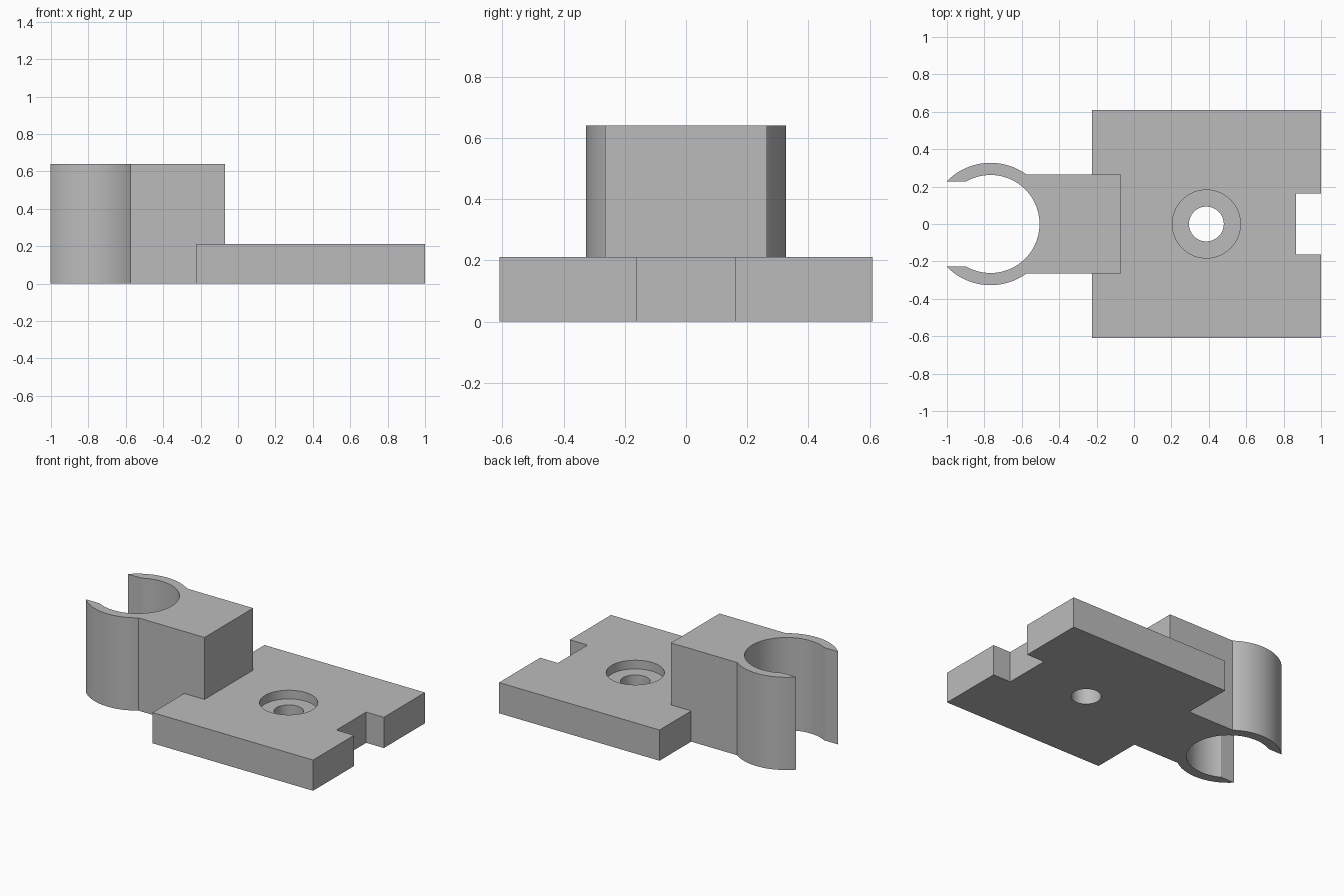
import bpy
import math

cube = bpy.data.objects.get("Cube")
if cube:
    bpy.data.objects.remove(cube, do_unlink=True)

grey = bpy.data.materials.new("light grey")
grey.use_nodes = True
colour = (0.5, 0.5, 0.5, 1)
grey.diffuse_color = colour
grey.node_tree.nodes["Principled BSDF"].inputs["Base Color"].default_value = colour


def box(name, x, y, z):
    """Box from (min, max) ranges."""
    spans = (x, y, z)
    bpy.ops.mesh.primitive_cube_add(size=1, location=[(a + b) / 2 for a, b in spans])
    ob = bpy.context.object
    ob.name = name
    ob.scale = [b - a for a, b in spans]
    bpy.ops.object.transform_apply(location=True, rotation=True, scale=True)
    ob.data.materials.append(grey)
    return ob


def cylinder(name, x, radius, z):
    """Upright cylinder on the centre line."""
    bpy.ops.mesh.primitive_cylinder_add(vertices=96, radius=radius, depth=z[1] - z[0],
                                        location=(x, 0, (z[0] + z[1]) / 2))
    ob = bpy.context.object
    ob.name = name
    bpy.ops.object.transform_apply(location=True, rotation=True, scale=True)
    ob.data.materials.append(grey)
    return ob


def combine(target, other, operation):
    """Apply a boolean and remove the second solid."""
    mod = target.modifiers.new(operation, 'BOOLEAN')
    mod.operation = operation
    mod.solver = 'EXACT'
    mod.object = other
    other.hide_render = True
    bpy.ops.object.select_all(action='DESELECT')
    target.select_set(True)
    bpy.context.view_layer.objects.active = target
    bpy.ops.object.modifier_apply(modifier=mod.name)
    bpy.data.objects.remove(other, do_unlink=True)


PLATE_TOP, CLIP_TOP = 0.212, 0.64
CLIP_X, HOLE_X = -0.767, 0.387
THROUGH = (-0.2, 1)

# Clip: round barrel joined to a square block
clip = cylinder("clip_bracket", CLIP_X, 0.327, (0, CLIP_TOP))
combine(clip, box("block", (CLIP_X, -0.07), (-0.265, 0.265), (0, CLIP_TOP)), 'UNION')

# Mounting plate
combine(clip, box("plate", (-0.225, 1), (-0.61, 0.61), (0, PLATE_TOP)), 'UNION')

# Clip bore and its side opening
combine(clip, cylinder("bore", CLIP_X, 0.262, THROUGH), 'DIFFERENCE')
combine(clip, box("opening", (-1.3, CLIP_X), (-0.228, 0.228), THROUGH), 'DIFFERENCE')

# Plate notch and counterbored screw hole
combine(clip, box("notch", (0.865, 1.2), (-0.162, 0.162), THROUGH), 'DIFFERENCE')
combine(clip, cylinder("counterbore", HOLE_X, 0.182, (PLATE_TOP - 0.06, 1)), 'DIFFERENCE')
combine(clip, cylinder("screw_hole", HOLE_X, 0.093, THROUGH), 'DIFFERENCE')

# Smooth round walls, crisp edges
clip.select_set(True)
bpy.context.view_layer.objects.active = clip
bpy.ops.object.shade_smooth_by_angle(angle=math.radians(20))
